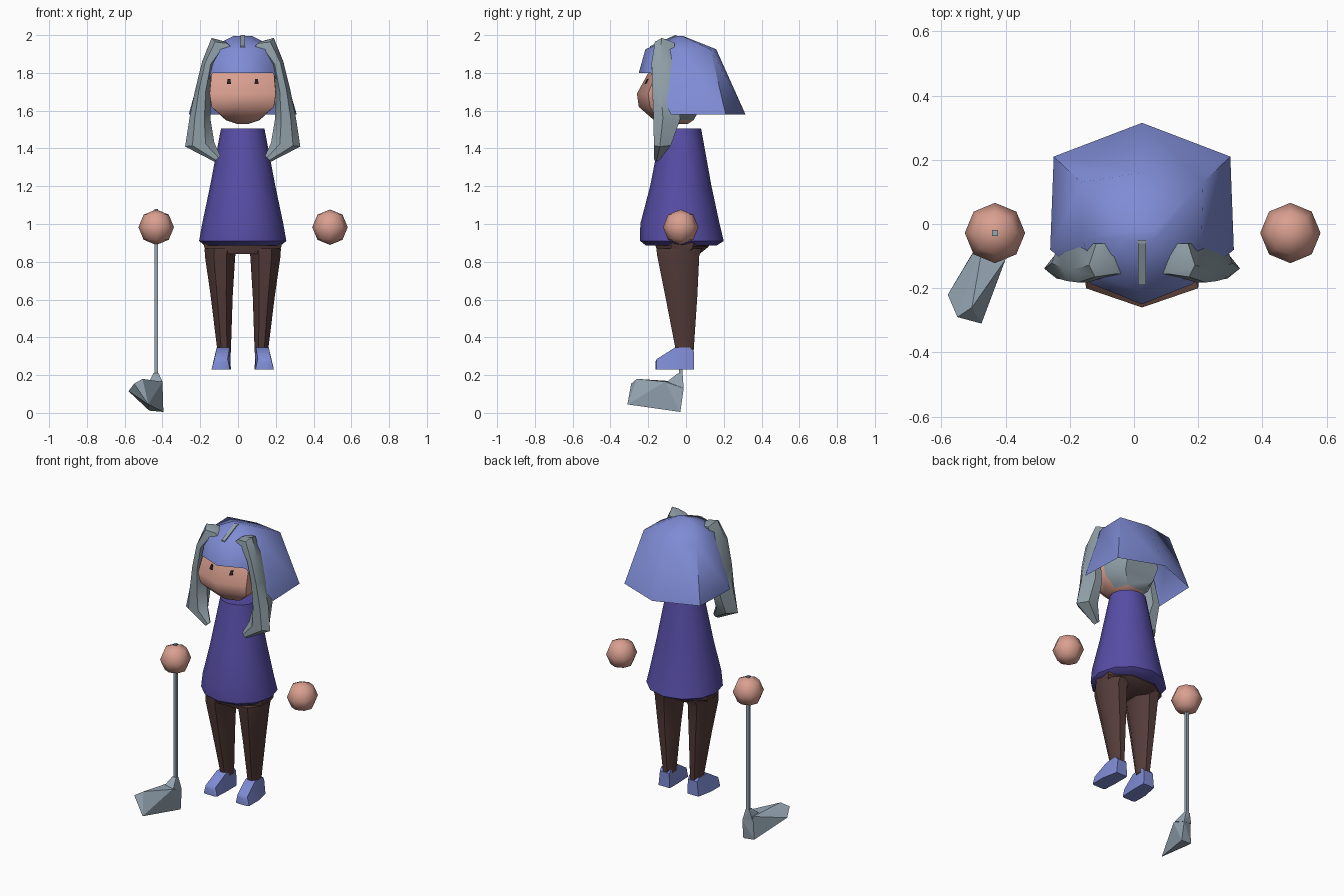
import bpy, bmesh, math
from mathutils import Vector

if "Cube" in bpy.data.objects:
    bpy.data.objects.remove(bpy.data.objects["Cube"])

CX, CY = 0.025, -0.025          # body axis


def material(name, rgb):
    m = bpy.data.materials.new(name)
    m.diffuse_color = (*rgb, 1)
    m.use_nodes = True
    m.node_tree.nodes["Principled BSDF"].inputs["Base Color"].default_value = m.diffuse_color
    return m


SKIN = material("skin", (0.70, 0.35, 0.28))
BLUE = material("periwinkle_blue", (0.21, 0.26, 0.66))
PURPLE = material("deep_purple", (0.095, 0.075, 0.38))
BROWN = material("dark_brown", (0.09, 0.046, 0.042))
HAIR = material("grey_hair", (0.28, 0.35, 0.39))
STEEL = material("steel", (0.30, 0.38, 0.45))
DARK = material("eye_dark", (0.02, 0.012, 0.012))


def finish(name, bm, mat, smooth=40):
    bmesh.ops.recalc_face_normals(bm, faces=bm.faces)
    me = bpy.data.meshes.new(name)
    bm.to_mesh(me)
    bm.free()
    me.materials.append(mat)
    ob = bpy.data.objects.new(name, me)
    bpy.context.collection.objects.link(ob)
    if smooth:
        bpy.ops.object.select_all(action='DESELECT')
        ob.select_set(True)
        bpy.context.view_layer.objects.active = ob
        bpy.ops.object.shade_smooth_by_angle(angle=math.radians(smooth))
    return ob


def loft(name, rings, mat, caps=(True, True), smooth=40):
    """Bridge equal-length closed rings of points."""
    bm = bmesh.new()
    rows = [[bm.verts.new(p) for p in r] for r in rings]
    n = len(rows[0])
    for a, b in zip(rows, rows[1:]):
        for i in range(n):
            j = (i + 1) % n
            bm.faces.new((a[i], a[j], b[j], b[i]))
    if caps[0]:
        bm.faces.new(rows[0])
    if caps[1]:
        bm.faces.new(rows[-1])
    return finish(name, bm, mat, smooth)


def oval(x0, x1, y0, y1, z, n=8, turn=0.5):
    """Polygon ring that fills the given bounds."""
    k = 1 / math.cos(math.pi / n) if turn else 1
    return [((x0 + x1) / 2 + (x1 - x0) / 2 * k * math.cos(2 * math.pi * (i + turn) / n),
             (y0 + y1) / 2 + (y1 - y0) / 2 * k * math.sin(2 * math.pi * (i + turn) / n), z)
            for i in range(n)]


def mirrored(half, z):
    """Ring from half an outline; first point lies on the mirror plane."""
    right = [(CX + x, y, z) for x, y in half]
    left = [(CX - x, y, z) for x, y in reversed(half) if x > 1e-6]
    return right + left


# dress
dress = [(1.505, 0.115, -0.13, 0.08), (1.20, 0.173, -0.19, 0.135), (1.0, 0.215, -0.242, 0.178),
         (0.91, 0.231, -0.243, 0.20), (0.885, 0.20, -0.21, 0.16)]
loft("dress", [oval(CX - w, CX + w, y0, y1, z, 12, 0) for z, w, y0, y1 in dress], PURPLE)

# trousers: hips and two tapering legs
loft("hips", [oval(CX - w, CX + w, y0, y1, z) for z, w, y0, y1 in
              [(0.96, 0.20, -0.17, 0.13), (0.88, 0.205, -0.16, 0.12), (0.84, 0.185, -0.145, 0.07)]], BROWN)
legs = [(0.87, 0.03, 0.202, -0.157, 0.085), (0.83, 0.04, 0.200, -0.152, 0.07),
        (0.62, 0.053, 0.170, -0.11, 0.06), (0.32, 0.063, 0.133, -0.052, 0.04)]
# shoe cross-sections from heel to toe: y, inner, outer, top inner, top outer, top height
shoe = [(0.042, 0.065, 0.145, 0.068, 0.135, 0.325), (0.025, 0.063, 0.148, 0.066, 0.138, 0.345),
        (-0.06, 0.063, 0.165, 0.070, 0.138, 0.345), (-0.155, 0.068, 0.165, 0.080, 0.150, 0.285),
        (-0.162, 0.080, 0.150, 0.085, 0.140, 0.27)]
# hair lock sections: inner (x, z), outer (x, z), front y, back y
lock = [((0.055, 1.93), (0.09, 1.965), -0.155, -0.06), ((0.09, 1.90), (0.165, 1.985), -0.165, -0.06),
        ((0.15, 1.84), (0.215, 1.86), -0.182, -0.065), ((0.172, 1.70), (0.252, 1.71), -0.178, -0.05),
        ((0.170, 1.55), (0.282, 1.56), -0.172, -0.03), ((0.150, 1.43), (0.305, 1.41), -0.170, -0.08),
        ((0.118, 1.36), (0.150, 1.33), -0.168, -0.14)]

FACE_Z = {1.69: (-0.26, -0.20, 0.175), 1.80: (-0.20, -0.16, 0.165)}


def face_y(x, z):
    """Depth of the face surface at a distance x from the centre."""
    (f0, s0, w0), (f1, s1, w1) = FACE_Z.values()
    t = (z - 1.69) / 0.11
    return (f0 + (s0 - f0) * x / w0) * (1 - t) + (f1 + (s1 - f1) * x / w1) * t


for s, side in ((-1, "left"), (1, "right")):
    loft(side + "_leg", [oval(*sorted((CX + s * a, CX + s * b)), y0, y1, z, 8)
                         for z, a, b, y0, y1 in legs], BROWN)
    loft(side + "_shoe", [[(CX + s * a, y, 0.23), (CX + s * b, y, 0.23),
                           (CX + s * d, y, h), (CX + s * c, y, h)]
                          for y, a, b, c, d, h in shoe], BLUE)
    rings = []
    for (xi, zi), (xo, zo), yf, yb in lock:
        ring = []
        for t, d in ((0, 0.4), (0.3, 0), (0.75, 0), (1, 0.35), (0.7, 1), (0.25, 1)):
            ring.append((CX + s * (xi + (xo - xi) * t), yf + (yb - yf) * d, zi + (zo - zi) * t))
        rings.append(ring)
    loft(side + "_hair_lock", rings, HAIR)
    # eye plate lying on the face
    corners = [(0.062, 1.742), (0.084, 1.742), (0.080, 1.768), (0.066, 1.768)]
    loft(side + "_eye", [[(CX + s * x, face_y(x, z) - d, z) for x, z in corners]
                         for d in (0.006, 0.0)], DARK, smooth=0)
    # floating hand
    bm = bmesh.new()
    bmesh.ops.create_uvsphere(bm, u_segments=8, v_segments=4, radius=0.094)
    bmesh.ops.translate(bm, verts=bm.verts, vec=(0.027 + s * 0.46, -0.028, 0.983))
    finish(side + "_hand", bm, SKIN, 60)

# head, with the back of the scalp in hair colour
head_rows = [(1.53, -0.06, -0.05, 0.03, 0.03, 0.01), (1.55, -0.17, -0.14, 0.085, 0.09, 0.04),
             (1.62, -0.25, -0.19, 0.165, 0.165, 0.08), (1.69, -0.26, -0.20, 0.175, 0.18, 0.11),
             (1.80, -0.20, -0.16, 0.165, 0.17, 0.10), (1.90, -0.17, -0.13, 0.10, 0.11, 0.06)]
head = loft("head", [mirrored([(0, f), (w, sd), (m, -0.04), (m * 0.65, b)], z)
                     for z, f, sd, w, m, b in head_rows], SKIN)
head.data.materials.append(HAIR)
for p in head.data.polygons:
    if p.center.y > -0.02 and p.center.z > 1.56:
        p.material_index = 1

# hood: open shell from crown to fringe and flared back
crown = mirrored([(0, -0.06), (0.03, -0.055), (0.05, -0.04), (0.04, -0.02), (0, -0.015)], 1.995)
middle = mirrored([(0, -0.215), (0.145, -0.155), (0.185, -0.05), (0.19, 0.13), (0, 0.16)], 1.925)
hem_half = [(0, -0.25), (0.158, -0.187), (0.286, -0.08), (0.275, 0.21), (0, 0.315)]
hem = [(x, y, 1.80 if y < -0.1 else 1.58) for x, y, z in mirrored(hem_half, 0)]
loft("hood", [crown, middle, hem], BLUE, caps=(True, False), smooth=50)

# parting strip along the crown
loft("parting_strip", [[(CX + a, y, z + d) for a, d in
                        ((-0.012, -0.005), (0.012, -0.005), (0.012, 0.004), (-0.012, 0.004))]
                       for y, z in ((-0.05, 1.996), (-0.06, 1.995), (-0.19, 1.938))], HAIR, smooth=0)

# club shaft
SX, SY, R = -0.433, -0.028, 0.010
loft("club_shaft", [[(SX + a * R, SY + b * R, z) for a, b in ((-1, -1), (1, -1), (1, 1), (-1, 1))]
                    for z in (0.17, 1.08)], STEEL, smooth=0)


def hull(name, points, mat):
    bm = bmesh.new()
    for p in points:
        bm.verts.new(p)
    res = bmesh.ops.convex_hull(bm, input=bm.verts)
    loose = [v for v in bm.verts if not v.link_faces]
    bmesh.ops.delete(bm, geom=loose, context='VERTS')
    return finish(name, bm, mat, 0)


# club head and its neck
hull("club_head", [(-0.58, -0.22, 0.115), (-0.55, -0.29, 0.155), (-0.475, -0.31, 0.045),
                   (-0.505, -0.26, 0.18), (-0.47, -0.035, 0.012), (-0.395, -0.03, 0.005),
                   (-0.40, -0.012, 0.13), (-0.465, -0.03, 0.165), (-0.40, -0.11, 0.165)], STEEL)
hull("club_neck", [(-0.448, -0.042, 0.21), (-0.420, -0.042, 0.21), (-0.420, -0.018, 0.205),
                   (-0.448, -0.018, 0.205), (-0.40, -0.10, 0.165), (-0.47, -0.09, 0.165),
                   (-0.40, -0.012, 0.13), (-0.465, -0.025, 0.14)], STEEL)
